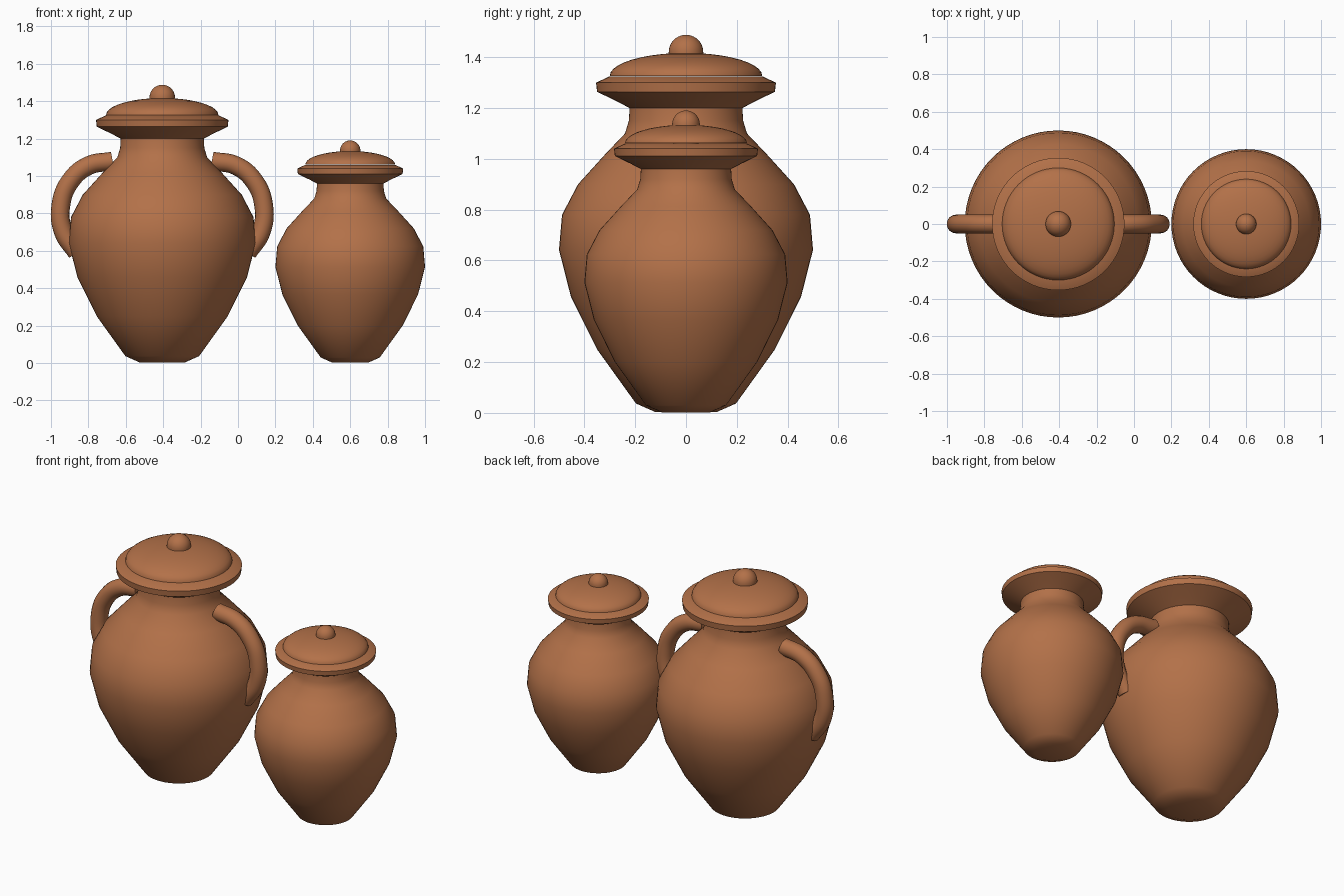
import bpy
import bmesh
from math import sin, cos, pi, radians
from mathutils import Matrix, Vector

old = bpy.data.objects.get("Cube")
if old:
    bpy.data.objects.remove(old, do_unlink=True)

# Fired clay, shared by every part
clay = bpy.data.materials.new("terracotta")
clay.use_nodes = True
clay.diffuse_color = (0.45, 0.165, 0.066, 1)
bsdf = clay.node_tree.nodes["Principled BSDF"]
bsdf.inputs["Base Color"].default_value = clay.diffuse_color
bsdf.inputs["Roughness"].default_value = 0.8


def finish(name, mesh, location, scale, angle):
    mesh.materials.clear()
    mesh.materials.append(clay)
    obj = bpy.data.objects.new(name, mesh)
    bpy.context.collection.objects.link(obj)
    obj.location = location
    obj.scale = (scale,) * 3
    bpy.ops.object.select_all(action="DESELECT")
    obj.select_set(True)
    bpy.context.view_layer.objects.active = obj
    bpy.ops.object.shade_smooth_by_angle(angle=radians(angle))
    return obj


def lathe(name, profile, location, scale, angle=50, steps=64):
    """Spin an (r, z) profile around the vertical axis."""
    bm = bmesh.new()
    verts = [bm.verts.new((r, 0, z)) for r, z in profile]
    edges = [bm.edges.new(pair) for pair in zip(verts, verts[1:])]
    bmesh.ops.spin(bm, geom=verts + edges, cent=(0, 0, 0), axis=(0, 0, 1),
                   angle=2 * pi, steps=steps, use_duplicate=False)
    bmesh.ops.remove_doubles(bm, verts=bm.verts, dist=0.0005)
    bmesh.ops.recalc_face_normals(bm, faces=bm.faces)
    mesh = bpy.data.meshes.new(name)
    bm.to_mesh(mesh)
    bm.free()
    return finish(name, mesh, location, scale, angle)


def handle(name, path, side, location):
    """Round tube along a smooth path in the xz plane."""
    curve = bpy.data.curves.new(name, "CURVE")
    curve.dimensions = "3D"
    curve.bevel_depth = 0.05
    curve.bevel_resolution = 6
    curve.resolution_u = 8
    curve.use_fill_caps = True
    spline = curve.splines.new("BEZIER")
    spline.bezier_points.add(len(path) - 1)
    for point, (x, z) in zip(spline.bezier_points, path):
        point.co = (side * x, 0, z)
        point.handle_left_type = point.handle_right_type = "AUTO"
    temp = bpy.data.objects.new(name + "_path", curve)
    bpy.context.collection.objects.link(temp)
    bpy.context.view_layer.update()
    mesh = bpy.data.meshes.new_from_object(
        temp.evaluated_get(bpy.context.evaluated_depsgraph_get()))
    bpy.data.objects.remove(temp, do_unlink=True)
    return finish(name, mesh, location, 1, 50)


# Foot, belly, shoulder, neck and flared rim
body = [(0, 0.003), (0.12, 0.003), (0.197, 0.037), (0.35, 0.25), (0.453, 0.457),
        (0.5, 0.642), (0.488, 0.78), (0.425, 0.9), (0.32, 1.016), (0.24, 1.1),
        (0.225, 1.15), (0.222, 1.2), (0.27, 1.225), (0.35, 1.264),
        (0.354, 1.3), (0.3, 1.325), (0, 1.325)]
# Shallow domed lid and round knob
arc = [i * pi / 20 for i in range(11)]
lid = [(0.3 * cos(a), 1.327 + 0.09 * sin(a)) for a in arc]
knob = [(0.068 * cos(a), 1.42 + 0.068 * sin(a)) for a in arc]
knob.insert(0, (0.068, 1.39))


def jar(name, x, scale):
    place = (x, 0, 0)
    lathe(name + "_body", body, place, scale)
    lathe(name + "_lid", lid, place, scale)
    lathe(name + "_knob", knob, place, scale, steps=32)


jar("large_jar", -0.405, 1)
jar("small_jar", 0.6, 0.8)

# Pair of arched handles from shoulder to belly
arch = [(0.265, 1.08), (0.395, 1.055), (0.49, 0.975), (0.541, 0.85),
        (0.53, 0.705), (0.455, 0.59)]
for label, side in (("left", 1), ("right", -1)):
    handle(label + "_handle", arch, side, (-0.405, 0, 0))
